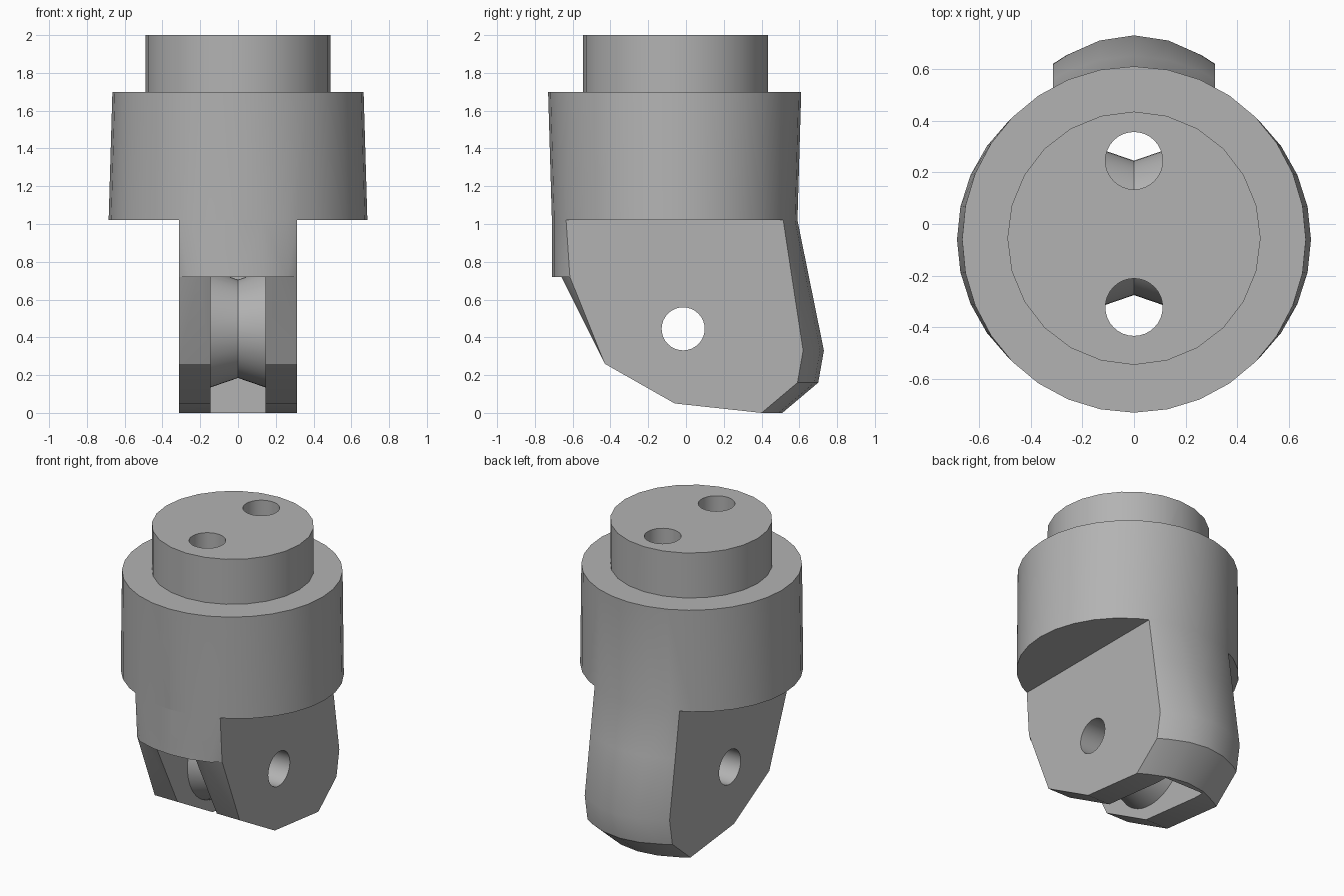
import bpy, bmesh, math
from mathutils import Matrix

if "Cube" in bpy.data.objects:
    bpy.data.objects.remove(bpy.data.objects["Cube"])

grey = bpy.data.materials.new("matte grey")
grey.diffuse_color = (0.45, 0.45, 0.45, 1)
grey.use_nodes = True
grey.node_tree.nodes["Principled BSDF"].inputs["Base Color"].default_value = grey.diffuse_color

CY = -0.06                      # axis of the round body
PIN_Y, PIN_Z = -0.015, 0.445    # cross pin axis
HALF = 0.313                    # half width of the tang
SLOT = 0.145                    # half width of the slot


def make(name, bm):
    bmesh.ops.recalc_face_normals(bm, faces=bm.faces)
    me = bpy.data.meshes.new(name)
    bm.to_mesh(me)
    bm.free()
    ob = bpy.data.objects.new(name, me)
    bpy.context.collection.objects.link(ob)
    me.materials.append(grey)
    return ob


def loft(name, rings):
    bm = bmesh.new()
    loops = [[bm.verts.new(p) for p in r] for r in rings]
    n = len(loops[0])
    for a, b in zip(loops, loops[1:]):
        for i in range(n):
            j = (i + 1) % n
            bm.faces.new((a[i], a[j], b[j], b[i]))
    bm.faces.new(loops[0][::-1])
    bm.faces.new(loops[-1])
    return make(name, bm)


def ring_z(rx, ry, cy, z, n):
    return [(rx * math.sin(2 * math.pi * i / n), cy + ry * math.cos(2 * math.pi * i / n), z)
            for i in range(n)]


def ring_x(r, x, n=48):
    return [(x, PIN_Y + r * math.cos(2 * math.pi * i / n), PIN_Z + r * math.sin(2 * math.pi * i / n))
            for i in range(n)]


def hull(name, pts):
    bm = bmesh.new()
    for p in pts:
        bm.verts.new(p)
    res = bmesh.ops.convex_hull(bm, input=bm.verts)
    loose = {v for v in res["geom_interior"] + res["geom_unused"] if isinstance(v, bmesh.types.BMVert)}
    bmesh.ops.delete(bm, geom=[v for v in loose if v.is_valid], context='VERTS')
    bmesh.ops.dissolve_limit(bm, angle_limit=math.radians(0.5), verts=bm.verts, edges=bm.edges)
    return make(name, bm)


def combine(target, tool, op):
    m = target.modifiers.new(op, 'BOOLEAN')
    m.operation, m.object, m.solver = op, tool, 'EXACT'
    bpy.context.view_layer.objects.active = target
    bpy.ops.object.modifier_apply(modifier=m.name)
    bpy.data.objects.remove(tool)


# Round body with its neck
body = loft("clevis_body", [ring_z(0.685, 0.65, CY, 1.02, 32), ring_z(0.665, 0.67, CY, 1.70, 32)])
combine(body, loft("neck", [ring_z(0.49, 0.49, -0.055, z, 24) for z in (1.6, 2.0)]), 'UNION')

# Tang columns follow the corners of the round body
corner = [(0.685 * math.sin(k * math.pi / 16), 0.65 * math.cos(k * math.pi / 16)) for k in range(4)]
t = (HALF - corner[2][0]) / (corner[3][0] - corner[2][0])
edge = (HALF, corner[2][1] + t * (corner[3][1] - corner[2][1]))
half_arc = corner[:3] + [edge]
arc = [(-x, d) for x, d in half_arc[:0:-1]] + half_arc


def low_back(y, x):
    return y - 0.11 * (x / HALF) ** 2


def back_at(x, d, z):
    f = (1.02 - z) / (1.02 - 0.33)
    return (CY + d) * (1 - f) + low_back(0.73, x) * f


# Upper tang, with curved front and back
upper = []
for z in (1.02, 0.72):
    upper += [(x, back_at(x, d, z), z) for x, d in arc]
    upper += [(x, CY - d + (0.02 if z < 1 and abs(x) > 0.3 else 0), z) for x, d in arc]
combine(body, hull("upper_tang", upper), 'UNION')

# Lower tang, tapering to a chamfered foot
lower = [(x, back_at(x, d, 0.72), 0.72) for x, d in arc]
for y, z in ((0.73, 0.33), (0.70, 0.16), (0.51, 0.0)):
    lower += [(x, low_back(y, x), z) for x, d in arc]
for s in (-1, 1):
    lower += [(s * 0.21, -0.66, 0.72), (s * HALF, CY - edge[1] + 0.02, 0.72),
              (s * HALF, -0.43, 0.26), (s * HALF, -0.06, 0.05)]
combine(body, hull("lower_tang", lower), 'UNION')

# Slot open at the front and foot
slot = bmesh.new()
bmesh.ops.create_cube(slot, size=1, matrix=Matrix.Translation((0, -0.265, 0.21))
                      @ Matrix.Diagonal((2 * SLOT, 1.47, 1.02, 1)))
combine(body, make("slot", slot), 'DIFFERENCE')

# Two cable holes running down into the slot
for y in (0.245, -0.322):
    combine(body, loft("cable_hole", [ring_z(0.111, 0.111, y, z, 32) for z in (0.6, 2.2)]), 'DIFFERENCE')

# Grooved drum between the cheeks
combine(body, loft("drum", [ring_x(0.31, -0.2), ring_x(0.31, -SLOT), ring_x(0.26, 0),
                            ring_x(0.31, SLOT), ring_x(0.31, 0.2)]), 'UNION')

# Cross pin hole
combine(body, loft("pin_hole", [ring_x(0.114, x, 32) for x in (-1, 1)]), 'DIFFERENCE')

bpy.ops.object.select_all(action='DESELECT')
body.select_set(True)
bpy.context.view_layer.objects.active = body
bpy.ops.object.shade_smooth_by_angle(angle=math.radians(30))
